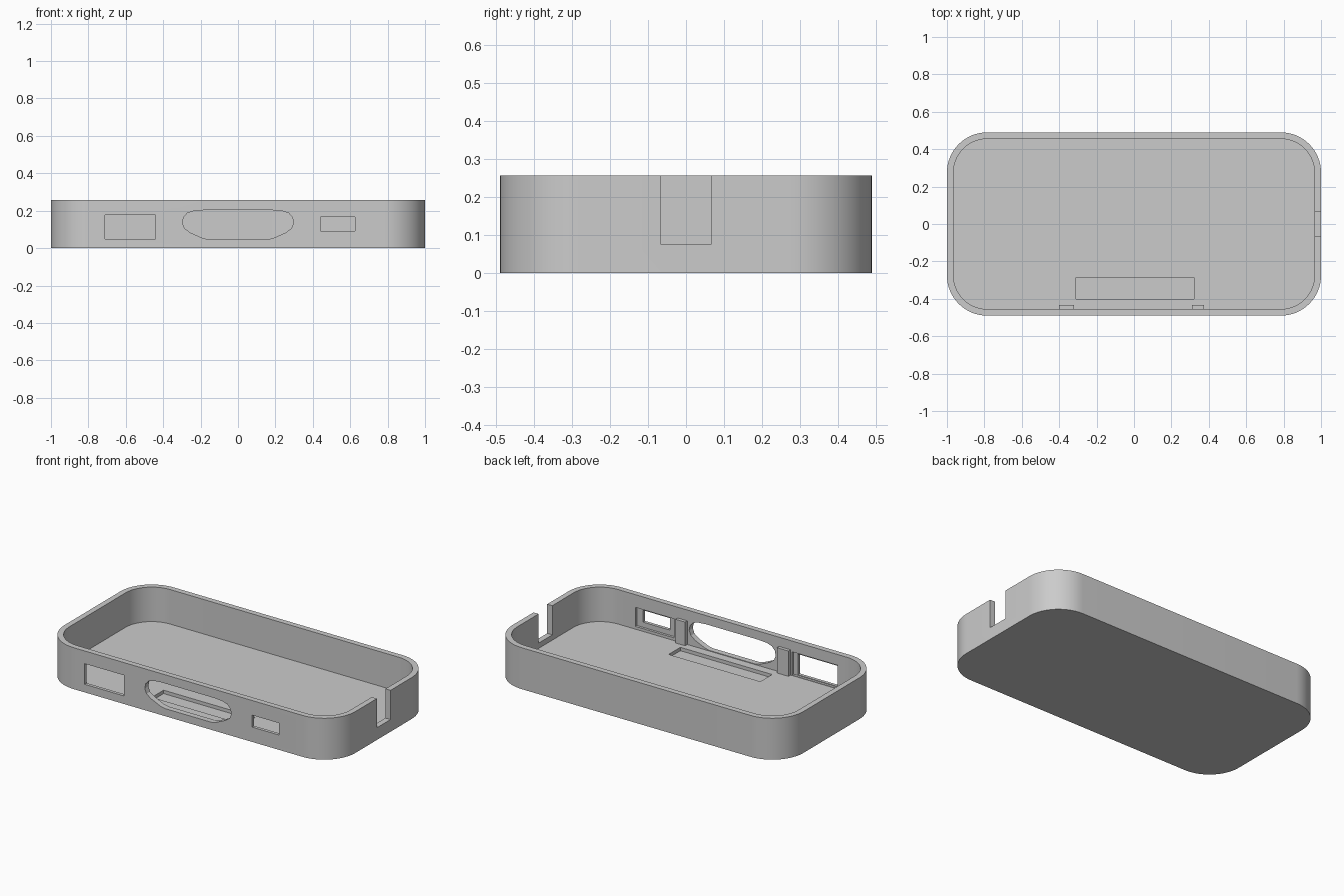
import bpy, bmesh
from math import sin, cos, pi, radians
from mathutils import Matrix, Vector

if "Cube" in bpy.data.objects:
    bpy.data.objects.remove(bpy.data.objects["Cube"], do_unlink=True)

HEIGHT, FLOOR, WALL = 0.257, 0.043, 0.035
INNER_Y = -0.49 + WALL

grey = bpy.data.materials.new("Plain grey")
grey.use_nodes = True
grey.diffuse_color = (0.6, 0.6, 0.6, 1)
grey.node_tree.nodes["Principled BSDF"].inputs["Base Color"].default_value = (0.6, 0.6, 0.6, 1)


def prism(name, points, direction):
    """Extrude a closed outline of 3D points along a direction."""
    bm = bmesh.new()
    face = bm.faces.new([bm.verts.new(p) for p in points])
    top = bmesh.ops.extrude_face_region(bm, geom=[face])["geom"]
    bmesh.ops.translate(bm, vec=direction,
                        verts=[g for g in top if isinstance(g, bmesh.types.BMVert)])
    bmesh.ops.recalc_face_normals(bm, faces=bm.faces)
    mesh = bpy.data.meshes.new(name)
    bm.to_mesh(mesh)
    bm.free()
    obj = bpy.data.objects.new(name, mesh)
    bpy.context.collection.objects.link(obj)
    mesh.materials.append(grey)
    return obj


def box(name, x, y, z):
    outline = [(x[0], y[0], z[0]), (x[1], y[0], z[0]), (x[1], y[1], z[0]), (x[0], y[1], z[0])]
    return prism(name, outline, (0, 0, z[1] - z[0]))


def rounded_block(name, half_x, half_y, radius, z0, z1, steps=16):
    points = []
    for quarter, (sx, sy) in enumerate([(1, 1), (-1, 1), (-1, -1), (1, -1)]):
        for i in range(steps + 1):
            a = (quarter + i / steps) * pi / 2
            points.append((sx * (half_x - radius) + radius * cos(a),
                           sy * (half_y - radius) + radius * sin(a), z0))
    return prism(name, points, (0, 0, z1 - z0))


def combine(target, tool, operation):
    mod = target.modifiers.new(tool.name, "BOOLEAN")
    mod.operation, mod.solver, mod.object = operation, "EXACT", tool
    bpy.context.view_layer.objects.active = target
    bpy.ops.object.modifier_apply(modifier=mod.name)
    bpy.data.objects.remove(tool, do_unlink=True)


# Hollow tray with rounded corners
tray = rounded_block("tray", 1, 0.49, 0.215, 0, HEIGHT)
cavity = rounded_block("cavity", 1 - WALL, 0.49 - WALL, 0.18, FLOOR, 0.4)
combine(tray, cavity, "DIFFERENCE")

# Rounded connector opening in the front wall
half = [(0.16, 0.047), (0.19, 0.054), (0.255, 0.083), (0.285, 0.105), (0.297, 0.135),
        (0.291, 0.165), (0.27, 0.188), (0.235, 0.199), (0.18, 0.203)]
outline = half + [(-x, z) for x, z in reversed(half)]
combine(tray, prism("connector_opening", [(x, -0.6, z) for x, z in outline], (0, 0.2, 0)),
        "DIFFERENCE")

# Windows, shallow pockets behind them, side notch and floor slot
cuts = {
    "large_window": ((-0.71, -0.44), (-0.6, -0.42), (0.05, 0.178)),
    "large_pocket": ((-0.72, -0.41), (INNER_Y - 0.015, -0.42), (0.046, 0.19)),
    "small_window": ((0.44, 0.625), (-0.6, -0.42), (0.092, 0.166)),
    "small_pocket": ((0.4, 0.665), (INNER_Y - 0.015, -0.42), (0.06, 0.178)),
    "side_notch": ((0.9, 1.1), (-0.067, 0.067), (0.076, 0.4)),
    "floor_slot": ((-0.31, 0.32), (-0.402, -0.287), (0.022, 0.1)),
}
for name, size in cuts.items():
    combine(tray, box(name, *size), "DIFFERENCE")

# Small posts standing against the inside of the front wall
for name, x, top in (("large_post", (-0.4, -0.32), 0.2), ("small_post", (0.31, 0.375), 0.19)):
    combine(tray, box(name, x, (INNER_Y - 0.01, INNER_Y + 0.021), (FLOOR - 0.01, top)), "UNION")

# Smooth corners, crisp edges
bpy.ops.object.select_all(action="DESELECT")
tray.select_set(True)
bpy.context.view_layer.objects.active = tray
bpy.ops.object.shade_smooth_by_angle(angle=radians(30))
